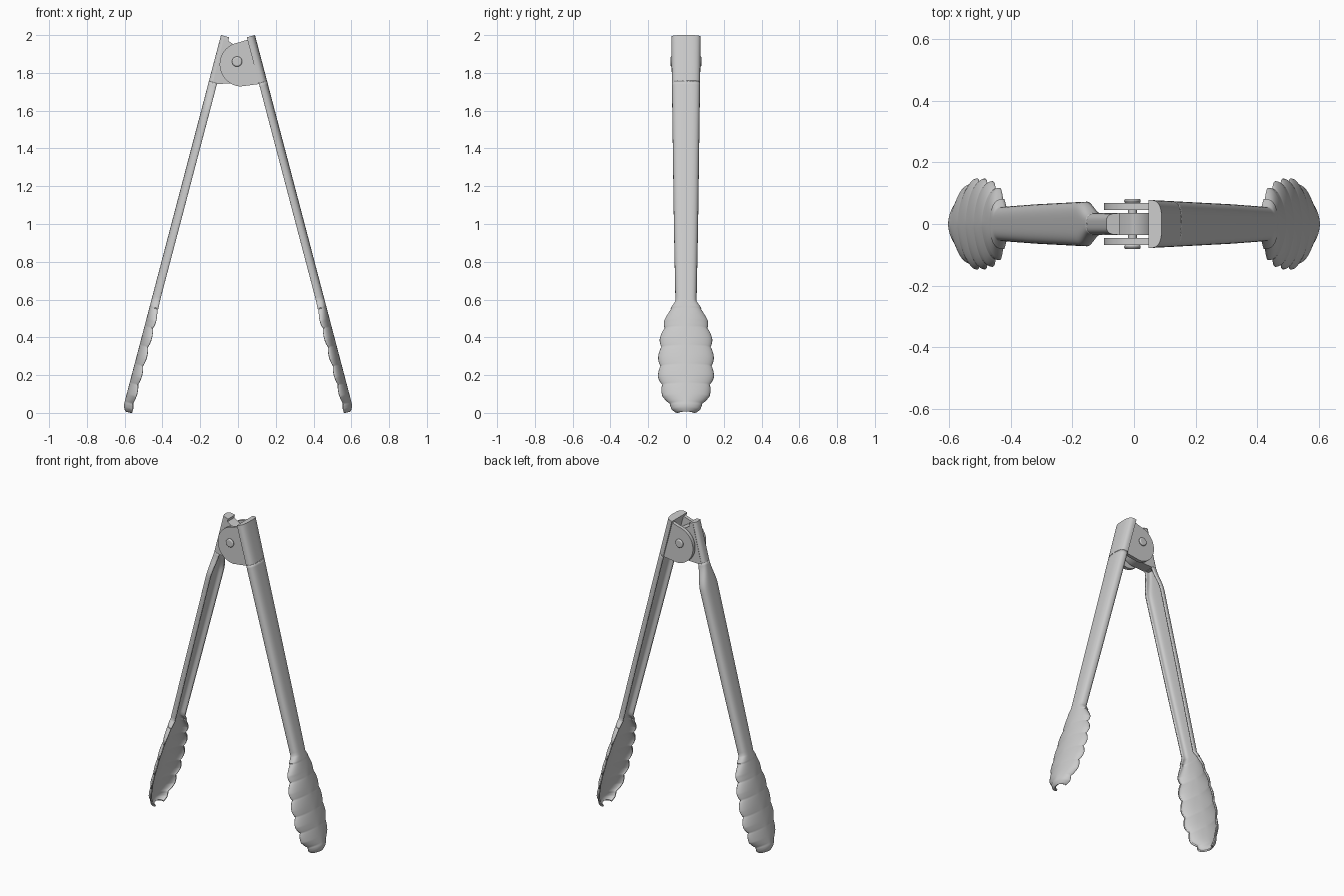
import bpy, bmesh, math

if "Cube" in bpy.data.objects:
    bpy.data.objects.remove(bpy.data.objects["Cube"])

SLOPE = 0.2628
ANG = math.atan(SLOPE)
NX, NZ = -math.cos(ANG), -math.sin(ANG)      # inward normal of the right arm

# half width of an arm by height
WIDTH = [(0.0, 0.0), (0.015, 0.055), (0.03, 0.075), (0.05, 0.093), (0.1, 0.125), (0.2, 0.148),
         (0.3, 0.148), (0.4, 0.14), (0.5, 0.117), (0.56, 0.085), (0.6, 0.056),
         (1.0, 0.064), (2.0, 0.078)]


def ramp(x, a, b):
    t = max(0.0, min(1.0, (x - a) / (b - a)))
    return t * t * (3 - 2 * t)


def lookup(z):
    for (a, wa), (b, wb) in zip(WIDTH, WIDTH[1:]):
        if z <= b:
            return wa + (wb - wa) * (z - a) / (b - a)
    return WIDTH[-1][1]


def finish(name, bm, angle=40):
    me = bpy.data.meshes.new(name)
    bm.to_mesh(me)
    bm.free()
    ob = bpy.data.objects.new(name, me)
    bpy.context.collection.objects.link(ob)
    bpy.ops.object.select_all(action='DESELECT')
    ob.select_set(True)
    bpy.context.view_layer.objects.active = ob
    bpy.ops.object.shade_smooth_by_angle(angle=math.radians(angle))
    return ob


def section(z, side, n=28):
    """Curved channel section of an arm or its scalloped head."""
    w = lookup(z)
    head = 1 - ramp(z, 0.48, 0.62)
    lobe = 1.0
    if 0.06 < z < 0.56:
        lobe = abs(math.sin(math.pi * (z - 0.06) / 0.1)) ** 0.7
    elif z < 0.06:
        lobe = min(1.0, (0.06 - z) / 0.03)
    w -= 0.014 * (1 - lobe) * head
    if side < 0:                              # left arm necks in to fit the fork
        w += (0.035 - w) * ramp(z, 1.6, 1.76)
    edge = 0.045 + 0.008 * lobe * head
    back = 0.03 * max(0.0, 1 - z / 0.05) ** 2
    p = 2 / (3.2 - 1.3 * head)
    pts = []
    for j in range(n + 1):
        t = -math.pi / 2 + math.pi * j / n
        s, c = math.sin(t), max(0.0, math.cos(t))
        y = math.copysign(abs(s) ** p, s) * w
        d = edge - (edge - back) * c ** p
        d += 0.005 * (1 - lobe) * head * abs(y / max(w, 1e-4)) * c
        x = 0.09 + (2 - z) * SLOPE + NX * d
        pts.append((side * x, y, z + NZ * d))
    return pts


def loft(name, zs, side, solid):
    bm = bmesh.new()
    rows = [[bm.verts.new(p) for p in section(z, side)] for z in zs]
    for a, b in zip(rows, rows[1:]):
        for j in range(len(a) - 1):
            f = (a[j], b[j], b[j + 1], a[j + 1])
            bm.faces.new(f if side > 0 else f[::-1])
        if solid:
            bm.faces.new((a[-1], b[-1], b[0], a[0]))
    if solid:
        bm.faces.new(rows[0])
        bm.faces.new(rows[-1])
        bmesh.ops.recalc_face_normals(bm, faces=bm.faces)
    ob = finish(name, bm)
    if not solid:
        m = ob.modifiers.new("sheet", 'SOLIDIFY')
        m.thickness = 0.01
        m.offset = -1
    return ob


def lug(name, side, r, y0, y1):
    """Rounded hinge plate reaching across the pivot."""
    cx, cz = 0.02 + (0.117 - r) * 0.3, 1.845
    pts = [(0.075, 1.984)]
    for i in range(33):
        a = math.radians(97 + 170 * i / 32)
        pts.append((cx + r * math.cos(a), cz + r * math.sin(a)))
    pts += [(0.112, 1.741), (0.135, 1.74)]
    bm = bmesh.new()
    f = bm.faces.new([bm.verts.new((side * x, y0, z)) for x, z in pts])
    ext = bmesh.ops.extrude_face_region(bm, geom=[f])
    bmesh.ops.translate(bm, vec=(0, y1 - y0, 0),
                        verts=[v for v in ext["geom"] if isinstance(v, bmesh.types.BMVert)])
    bmesh.ops.recalc_face_normals(bm, faces=bm.faces)
    return finish(name, bm, 30)


def pin(name, r, y0, y1, bevel):
    bpy.ops.mesh.primitive_cylinder_add(vertices=32, radius=r, depth=y1 - y0,
                                        location=(-0.005, (y0 + y1) / 2, 1.86),
                                        rotation=(math.pi / 2, 0, 0))
    ob = bpy.context.object
    ob.name = name
    bpy.ops.object.shade_smooth_by_angle(angle=math.radians(40))
    if bevel:
        m = ob.modifiers.new("round", 'BEVEL')
        m.width, m.segments = bevel, 3


# arms with scalloped heads, and solid hinge ends
head_z = [0.6 - 0.005 * i for i in range(112)] + [0.036, 0.03, 0.025, 0.02, 0.016, 0.013, 0.0115]
arm_z = [1.76 - 0.02 * i for i in range(58)] + head_z
for side, label in ((1, "right"), (-1, "left")):
    loft(label + "_arm", arm_z, side, False)
    loft(label + "_hinge_end", [2.0 - 0.025 * i for i in range(11)], side, True)

# hinge plates: a fork on the right arm, a tongue on the left
lug("fork_plate_front", 1, 0.117, -0.068, -0.045)
lug("fork_plate_back", 1, 0.117, 0.045, 0.068)
lug("tongue_plate", -1, 0.1, -0.035, 0.035)

# pivot pin with rounded heads
pin("pivot_rod", 0.014, -0.07, 0.07, 0)
pin("pivot_head_front", 0.027, -0.082, -0.067, 0.009)
pin("pivot_head_back", 0.027, 0.067, 0.082, 0.009)
